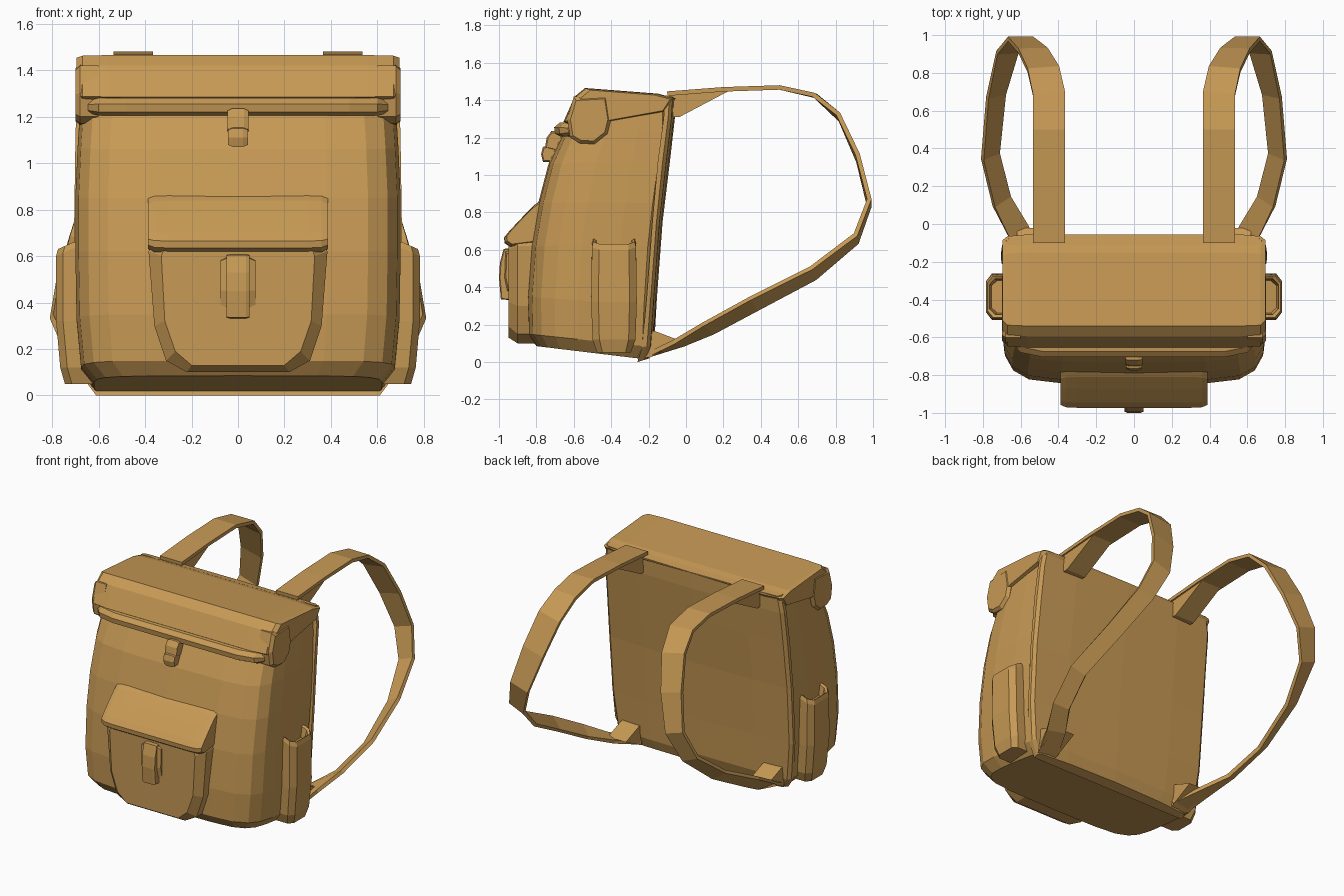
import bpy, bmesh
from math import cos, sin, radians
from mathutils import Vector

mat = bpy.data.materials.new("tan_canvas")
mat.diffuse_color = (0.57, 0.32, 0.09, 1)


def loft(name, rings, caps=True):
    """Skin a list of equal-length closed rings of 3D points."""
    bm = bmesh.new()
    vs = [[bm.verts.new(p) for p in r] for r in rings]
    n = len(vs[0])
    for a, b in zip(vs, vs[1:]):
        for i in range(n):
            j = (i + 1) % n
            bm.faces.new((a[i], a[j], b[j], b[i]))
    if caps:
        bm.faces.new(vs[0][::-1])
        bm.faces.new(vs[-1])
    bmesh.ops.recalc_face_normals(bm, faces=bm.faces)
    me = bpy.data.meshes.new(name)
    bm.to_mesh(me)
    bm.free()
    me.materials.append(mat)
    ob = bpy.data.objects.new(name, me)
    bpy.context.collection.objects.link(ob)
    return ob


def mirrored(half):
    """Close a half outline (first/last on the centre line) about x = 0."""
    return half + [(-x, v) for x, v in half[-2:0:-1]]


def stack(name, template, levels):
    """Rings of (back y, back z, front y, front z, half width), template in unit space."""
    rings = []
    for yb, zb, yf, zf, hw in levels:
        rings.append([(x * hw, yb + (yf - yb) * d, zb + (zf - zb) * d) for x, d in template])
    return loft(name, rings)


def across(name, profile, stations):
    """Sweep a (y, z) profile along x; stations are (x, scale, y shift)."""
    cy = sum(p[0] for p in profile) / len(profile)
    cz = sum(p[1] for p in profile) / len(profile)
    return loft(name, [[(x, cy + (y - cy) * s + dy, cz + (z - cz) * s) for y, z in profile]
                       for x, s, dy in stations])


def symmetric(half):
    return [(-x, s, d) for x, s, d in half] + [(x, s, d) for x, s, d in half[::-1]]


# main bag
outline = mirrored([(0, 0), (0.5, 0.0), (0.94, 0.02), (0.99, 0.08), (1, 0.3), (1, 0.6), (0.98, 0.78),
                    (0.92, 0.89), (0.8, 0.96), (0.55, 0.99), (0, 1)])
stack("bag_body", outline, [
    (-0.22, 0.015, -0.80, 0.085, 0.62), (-0.18, 0.08, -0.845, 0.15, 0.675),
    (-0.17, 0.30, -0.85, 0.35, 0.695), (-0.15, 0.62, -0.83, 0.62, 0.70),
    (-0.125, 0.85, -0.79, 0.85, 0.70), (-0.095, 1.08, -0.735, 1.06, 0.69),
    (-0.08, 1.25, -0.67, 1.20, 0.68), (-0.08, 1.38, -0.62, 1.33, 0.67),
    (-0.09, 1.41, -0.54, 1.41, 0.64)])

# back panel with a slim raised edge
panel = mirrored([(0, 0), (0.6, 0.1), (0.97, 0.3), (1, 0.6), (1, 1), (0, 1)])
stack("back_panel", panel, [
    (-0.195, 0.02, -0.26, 0.0, 0.61), (-0.17, 0.09, -0.235, 0.08, 0.67),
    (-0.155, 0.35, -0.21, 0.35, 0.70), (-0.125, 0.75, -0.18, 0.75, 0.705),
    (-0.085, 1.08, -0.15, 1.08, 0.70), (-0.06, 1.30, -0.12, 1.30, 0.695),
    (-0.055, 1.415, -0.11, 1.425, 0.675)])

# top lid and its rolled front edge
across("lid", [(-0.055, 1.41), (-0.15, 1.435), (-0.54, 1.465), (-0.595, 1.42), (-0.655, 1.285),
               (-0.60, 1.25), (-0.10, 1.34)],
       symmetric([(0.695, 0.88, 0.01), (0.67, 0.97, 0.0), (0.56, 1, 0)]))
across("lid_edge", [(-0.60, 1.285), (-0.675, 1.28), (-0.705, 1.255), (-0.70, 1.22),
                    (-0.67, 1.205), (-0.60, 1.21)],
       symmetric([(0.645, 0.7, 0.06), (0.60, 1, 0.025), (0.48, 1, 0)]))

# lid clasp: round stud with a small toggle
across("lid_stud", [(-0.64, 1.235), (-0.72, 1.235), (-0.745, 1.20), (-0.755, 1.14), (-0.68, 1.12)],
       symmetric([(0.045, 0.8, 0), (0.025, 1, 0)]))
across("lid_toggle", [(-0.68, 1.17), (-0.765, 1.15), (-0.775, 1.11), (-0.765, 1.07), (-0.70, 1.07)],
       symmetric([(0.042, 0.8, 0), (0.022, 1, 0)]))

# front pocket
wide = mirrored([(0, 0.10), (0.22, 0.10), (0.31, 0.15), (0.36, 0.30), (0.385, 0.62), (0.36, 0.70), (0, 0.70)])
slim = mirrored([(0, 0.13), (0.20, 0.13), (0.27, 0.19), (0.315, 0.32), (0.33, 0.60), (0.31, 0.66), (0, 0.66)])
loft("front_pocket", [[(x, y, z) for x, z in o] for o, y in ((wide, -0.74), (wide, -0.90), (slim, -0.948))])
across("front_pocket_flap", [(-0.74, 0.89), (-0.81, 0.84), (-0.87, 0.78), (-0.945, 0.70), (-0.973, 0.665),
                             (-0.97, 0.635), (-0.94, 0.615), (-0.74, 0.64)],
       symmetric([(0.388, 0.85, 0.0), (0.36, 0.97, 0), (0.30, 1, 0)]))
across("front_pocket_strap", [(-0.92, 0.61), (-0.975, 0.605), (-0.995, 0.53), (-1.0, 0.45),
                              (-0.99, 0.335), (-0.92, 0.33)],
       symmetric([(0.05, 0.97, 0.005), (0.035, 1, 0)]))
across("front_pocket_loop", [(-0.92, 0.60), (-0.965, 0.59), (-0.97, 0.45), (-0.955, 0.38), (-0.92, 0.38)],
       symmetric([(0.075, 0.9, 0.005), (0.05, 1, 0)]))

# strap path: x, y, z, half width, tilt of the band in degrees
path = [(0.45, -0.10, 1.435, 0.085, 0), (0.45, 0.20, 1.458, 0.085, 0), (0.45, 0.50, 1.468, 0.085, 0),
        (0.45, 0.69, 1.425, 0.085, 0), (0.48, 0.82, 1.31, 0.085, 5), (0.535, 0.92, 1.09, 0.08, 10),
        (0.60, 0.98, 0.85, 0.07, 15), (0.67, 0.91, 0.66, 0.06, 25), (0.73, 0.68, 0.475, 0.055, 38),
        (0.76, 0.36, 0.31, 0.055, 42), (0.70, 0.12, 0.18, 0.055, 35), (0.61, -0.04, 0.10, 0.06, 15),
        (0.54, -0.21, 0.035, 0.07, 0)]

for side, s in (("right", 1), ("left", -1)):
    # lid corner folded down the side
    fold = [(-0.60, 1.42), (-0.635, 1.30), (-0.62, 1.20), (-0.57, 1.17), (-0.49, 1.165),
            (-0.42, 1.22), (-0.40, 1.30), (-0.42, 1.43)]
    across(side + "_lid_fold", fold, [(s * 0.60, 1, 0), (s * 0.68, 1, 0), (s * 0.70, 0.85, 0)])

    # open side pocket: outer wall, rim, then recessed inside
    rings = []
    for z, xo, hy, inset in ((0.05, 0.745, 0.09, 0), (0.12, 0.765, 0.115, 0), (0.32, 0.783, 0.122, 0),
                             (0.60, 0.783, 0.118, 0), (0.63, 0.775, 0.11, 0), (0.625, 0.765, 0.095, 0),
                             (0.56, 0.755, 0.085, 0)):
        c = [(0.62, -hy), (0.71, -hy), (xo - 0.03, -hy), (xo, -hy * 0.68),
             (xo, hy * 0.68), (xo - 0.03, hy), (0.71, hy), (0.62, hy)]
        lean = 0.45 if z > 0.5 else 0
        rings.append([(s * x, -0.385 + y, z + lean * (xo - max(x, 0.70))) for x, y in c])
    loft(side + "_side_pocket", rings)

    # shoulder strap
    rings = []
    pts = [Vector(p[:3]) for p in path]
    for i, (x, y, z, hw, tilt) in enumerate(path):
        t = (pts[min(i + 1, len(pts) - 1)] - pts[max(i - 1, 0)]).normalized()
        w = Vector((cos(radians(tilt)), 0, sin(radians(tilt))))
        w = (w - t * w.dot(t)).normalized()
        n = t.cross(w) * 0.012
        rings.append([(s * q.x, q.y, q.z) for q in
                      (pts[i] + w * hw + n, pts[i] - w * hw + n, pts[i] - w * hw - n, pts[i] + w * hw - n)])
    loft(side + "_shoulder_strap", rings)

    # wedge gussets where the strap meets the back
    across(side + "_upper_gusset", [(-0.09, 1.43), (0.24, 1.455), (-0.035, 1.31), (-0.09, 1.31)],
           [(s * 0.375, 1, 0), (s * 0.525, 1, 0)])
    across(side + "_lower_gusset", [(-0.20, 0.17), (-0.165, 0.165), (-0.02, 0.11), (-0.20, 0.02)],
           [(s * 0.48, 1, 0), (s * 0.62, 1, 0)])
